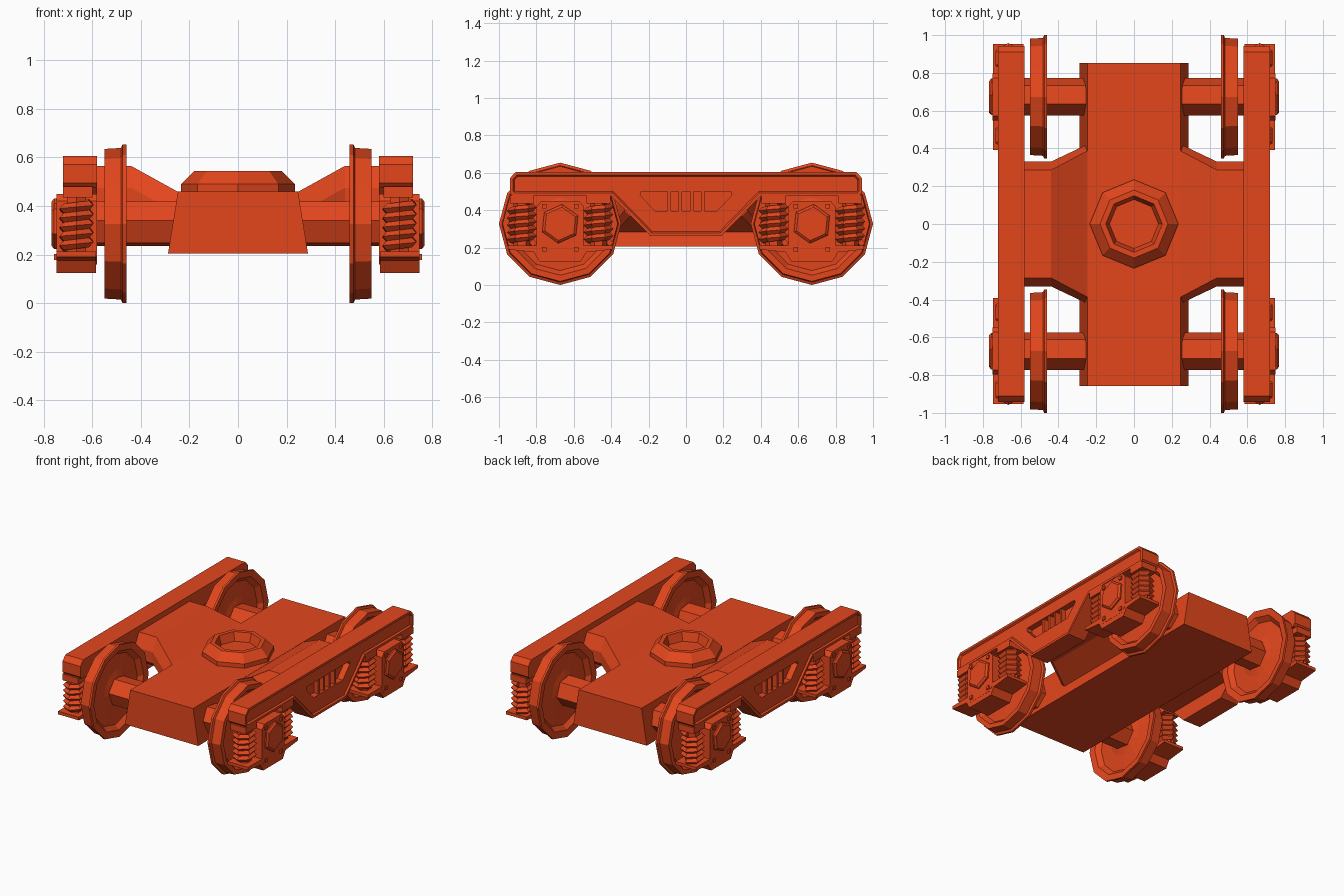
import bpy, bmesh
from math import sin, cos, pi, tau
from mathutils import Vector

cube = bpy.data.objects.get("Cube")
if cube:
    bpy.data.objects.remove(cube, do_unlink=True)

RUST = (0.77, 0.062, 0.012, 1)
mat = bpy.data.materials.new("rust_orange")
mat.use_nodes = True
mat.diffuse_color = RUST
bsdf = mat.node_tree.nodes["Principled BSDF"]
bsdf.inputs["Base Color"].default_value = RUST
bsdf.inputs["Roughness"].default_value = 0.8


def finish(name, bm):
    bmesh.ops.recalc_face_normals(bm, faces=bm.faces)
    me = bpy.data.meshes.new(name)
    bm.to_mesh(me)
    bm.free()
    me.materials.append(mat)
    ob = bpy.data.objects.new(name, me)
    bpy.context.collection.objects.link(ob)
    return ob


def loft(rings):
    """Skin equal-length point rings and cap both ends."""
    bm = bmesh.new()
    vs = [[bm.verts.new(p) for p in ring] for ring in rings]
    n = len(vs[0])
    for a, b in zip(vs, vs[1:]):
        for i in range(n):
            j = (i + 1) % n
            bm.faces.new((a[i], a[j], b[j], b[i]))
    bm.faces.new(vs[0])
    bm.faces.new(vs[-1])
    bmesh.ops.recalc_face_normals(bm, faces=bm.faces)
    return bm


def prism_x(profile, x0, x1):
    return loft([[(x, y, z) for y, z in profile] for x in (x0, x1)])


def box(name, x0, x1, y0, y1, z0, z1):
    return finish(name, prism_x([(y0, z0), (y1, z0), (y1, z1), (y0, z1)], x0, x1))


def turn_x(profile, sides, y, z, side=1, phase=0.0):
    """Revolve (x, radius) pairs about an axis parallel to x."""
    return loft([[(side * x, y + r * sin(phase + tau * i / sides),
                   z + r * cos(phase + tau * i / sides)) for i in range(sides)]
                 for x, r in profile])


def turn_z(profile, sides, x, y):
    return loft([[(x + r * sin(tau * i / sides), y + r * cos(tau * i / sides), z)
                  for i in range(sides)] for z, r in profile])


def mirrored(half):
    return half + [(-y, z) for y, z in reversed(half)]


AXLE_Y, AXLE_Z = 0.673, 0.327

# Tapered centre beam
section = [(-.288, .205), (.288, .205), (.247, .46), (-.247, .46)]
finish("centre_beam", loft([[(x, y, z) for x, z in section] for y in (-.857, .852)]))

# Pivot ring with a sunken centre
finish("pivot_ring", turn_z([(.45, .235), (.49, .235), (.545, .18), (.545, .15),
                             (.485, .13)], 8, 0, 0))

# Axles
for sy, end in ((1, "rear"), (-1, "front")):
    finish(end + "_axle", turn_x([(-.74, .1), (.74, .1)], 6, sy * AXLE_Y, AXLE_Z, 1, .66))

WHEEL = [(.475, .10), (.485, .14), (.495, .25), (.465, .28), (.46, .327), (.475, .327),
         (.482, .312), (.55, .308), (.55, .275), (.52, .25), (.525, .14), (.54, .10)]


def spring(name, cx, cy, z0, z1, radius, tube, turns=5, steps=6):
    """Square-wire hexagonal coil."""
    rings = []
    for i in range(turns * steps + 1):
        a = pi / 2 + tau * i / steps
        z = z0 + (z1 - z0) * i / (turns * steps)
        out = Vector((cos(a), sin(a), 0))
        rings.append([Vector((cx, cy, z)) + out * (radius + tube * cos(k * pi / 2))
                      + Vector((0, 0, tube * sin(k * pi / 2))) for k in range(4)])
    finish(name, loft(rings))


def side_frame(side, label):
    # Drop-centre beam with a recessed outer panel
    half = [(.19, .262), (.40, .477), (.925, .477), (.942, .495), (.942, .57), (.91, .605)]
    bm = prism_x(mirrored(half), side * .58, side * .72)
    outer = [f for f in bm.faces if f.normal.x * side > .9]
    bmesh.ops.inset_region(bm, faces=outer, thickness=.016, use_even_offset=True)
    bmesh.ops.inset_region(bm, faces=outer, thickness=.008, depth=-.012, use_even_offset=True)
    frame = finish(label + "_side_frame", bm)
    # Vent opening cut into the panel
    vent = mirrored([(.165, .395), (.245, .48), (.24, .50)])
    cutter = finish("vent_cutter", prism_x(vent, side * .665, side * .8))
    cutter.hide_render = True
    mod = frame.modifiers.new("vent", 'BOOLEAN')
    mod.object = cutter
    mod.solver = 'EXACT'
    bpy.context.view_layer.objects.active = frame
    bpy.ops.object.modifier_apply(modifier=mod.name)
    bpy.data.objects.remove(cutter, do_unlink=True)
    for y in (-.09, -.03, .03, .09):
        box(label + "_vent_bar", side * .66, side * .70, y - .009, y + .009, .39, .505)


def axle_box(side, sy, label):
    y, cx = sy * AXLE_Y, side * .665
    # Journal housing
    body = mirrored([(.10, .16), (.125, .19), (.125, .42), (.10, .45)])
    finish(label + "_journal_box", prism_x([(y + a, z) for a, z in body],
                                           side * .58, side * .748))
    # Spring seat with tapered underside
    seat = mirrored([(.11, .125), (.14, .175), (.28, .19), (.28, .212)])
    finish(label + "_spring_seat", prism_x([(y + a, z) for a, z in seat],
                                           side * .585, side * .747))
    # Axle end cap
    finish(label + "_axle_cap", turn_x([(.73, .105), (.757, .105), (.768, .09)],
                                       6, y, AXLE_Z, side, .1))
    # Corner bolts
    for dy in (-.085, .085):
        for z in (.19, .42):
            box(label + "_bolt", side * .73, side * .757, y + dy - .012, y + dy + .012,
                z - .012, z + .012)
    # Coil springs with cores and top pads
    for dy in (-.205, .205):
        sy_mid = y + dy
        spring(label + "_spring", cx, sy_mid, .225, .415, .06, .02)
        finish(label + "_spring_core", turn_z([(.2, .045), (.45, .045)], 6, cx, sy_mid))
        box(label + "_spring_pad", side * .60, side * .72, sy_mid - .063, sy_mid + .063,
            .435, .48)


def bolster_arm(side, label):
    # Cross arm rising from the beam to the side frame, underside parallel to the top
    def ring(x, top_y, wide_y, top_z, low_z):
        half = [(wide_y - .03, low_z), (wide_y, low_z + .03),
                (wide_y, top_z - .09), (top_y, top_z)]
        return [(side * x, y, z) for y, z in mirrored(half)]
    finish(label + "_bolster_arm", loft([ring(.2, .41, .44, .435, .25),
                                         ring(.25, .385, .42, .46, .27),
                                         ring(.44, .285, .33, .565, .365),
                                         ring(.6, .285, .33, .565, .365)]))


for side, label in ((1, "left"), (-1, "right")):
    side_frame(side, label)
    bolster_arm(side, label)
    for sy, end in ((1, "rear"), (-1, "front")):
        finish(f"{label}_{end}_wheel", turn_x(WHEEL, 12, sy * AXLE_Y, AXLE_Z, side))
        axle_box(side, sy, f"{label}_{end}")
